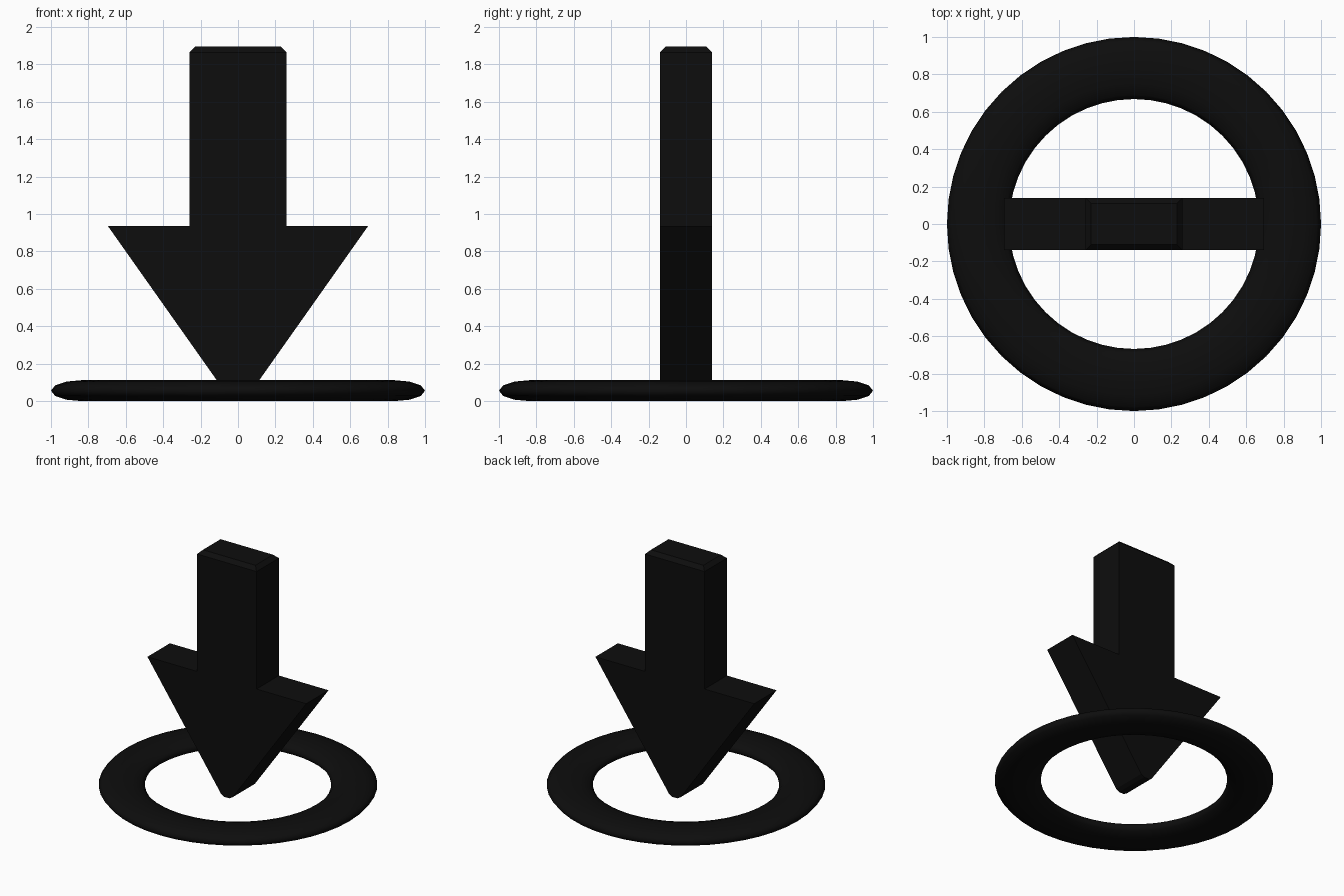
import bpy, bmesh, math

if "Cube" in bpy.data.objects:
    bpy.data.objects.remove(bpy.data.objects["Cube"])

black = bpy.data.materials.new("near_black")
black.diffuse_color = (0.004, 0.004, 0.004, 1)
black.use_nodes = True
black.node_tree.nodes["Principled BSDF"].inputs["Base Color"].default_value = black.diffuse_color

DEPTH = 0.14  # half thickness of the arrow


def finish(name, bm):
    bmesh.ops.recalc_face_normals(bm, faces=bm.faces)
    mesh = bpy.data.meshes.new(name)
    bm.to_mesh(mesh)
    bm.free()
    mesh.materials.append(black)
    obj = bpy.data.objects.new(name, mesh)
    bpy.context.collection.objects.link(obj)
    return obj


def bridge(bm, loops, closed=False):
    """Join matching vertex loops with quads."""
    pairs = list(zip(loops, loops[1:] + loops[:1])) if closed else list(zip(loops, loops[1:]))
    for a, b in pairs:
        n = len(a)
        for i in range(n):
            j = (i + 1) % n
            bm.faces.new((a[i], a[j], b[j], b[i]))


# Arrow head: triangular plate with a blunted tip
half = [(0.695, 0.935), (0.05, 0.022), (0.022, 0.006)]
outline = half + [(-x, z) for x, z in reversed(half)]
# shoulder points where the shaft joins
outline += [(-0.26, 0.935), (0.26, 0.935)]
bm = bmesh.new()
loops = [[bm.verts.new((x, y, z)) for x, z in outline] for y in (-DEPTH, DEPTH)]
bridge(bm, loops)
for loop in loops:
    bm.faces.new(loop)
# open the seam under the shaft
bm.faces.ensure_lookup_table()
seam = [f for f in bm.faces
        if all(abs(v.co.z - 0.935) < 1e-4 and abs(v.co.x) < 0.3 for v in f.verts)]
bmesh.ops.delete(bm, geom=seam, context='FACES_ONLY')
finish("arrow_head", bm)

# Arrow shaft: box with a chamfered top
bm = bmesh.new()
loops = []
for z, inset in ((0.935, 0), (1.865, 0), (1.895, 0.03)):
    w, d = 0.26 - inset, DEPTH - inset
    loops.append([bm.verts.new((x, y, z)) for x, y in ((-w, -d), (w, -d), (w, d), (-w, d))])
bridge(bm, loops)
bm.faces.new(loops[-1])
finish("arrow_shaft", bm)

# Base ring: flattened torus
SEGMENTS, SIDES = 48, 12
bm = bmesh.new()
loops = []
for i in range(SEGMENTS):
    a = math.tau * i / SEGMENTS
    loop = []
    for k in range(SIDES):
        t = math.tau * k / SIDES
        r = 0.834 + 0.166 * math.cos(t)
        loop.append(bm.verts.new((r * math.cos(a), r * math.sin(a), 0.056 + 0.056 * math.sin(t))))
    loops.append(loop)
bridge(bm, loops, closed=True)
for f in bm.faces:
    f.smooth = True
finish("base_ring", bm)
